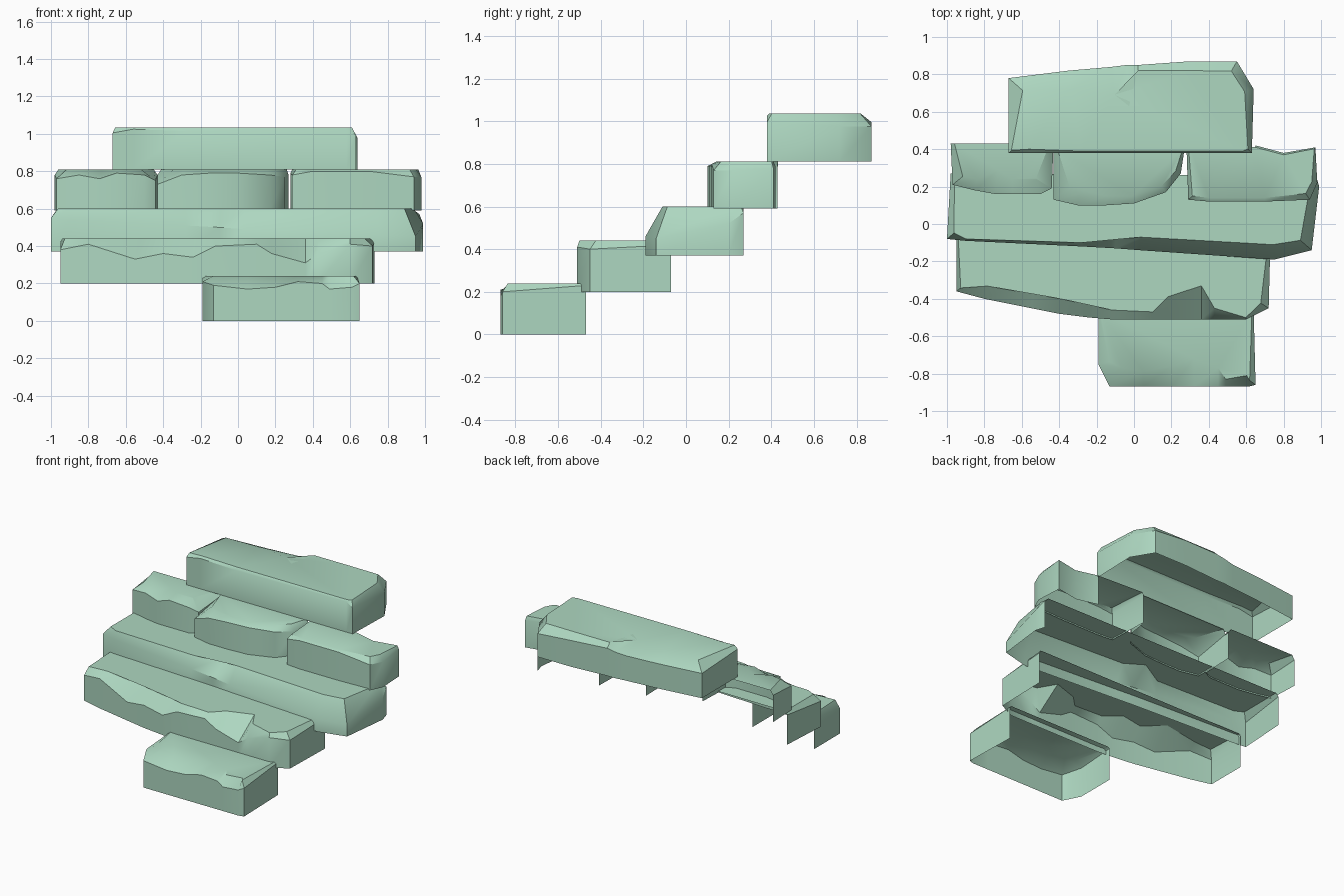
import bpy
import bmesh
import math
from mathutils import Vector

default_cube = bpy.data.objects.get("Cube")
if default_cube:
    bpy.data.objects.remove(default_cube, do_unlink=True)

# One pale green colour for every stone
stone_green = bpy.data.materials.new("pale_green_stone")
stone_green.use_nodes = True
colour = (0.42, 0.68, 0.53, 1)
stone_green.diffuse_color = colour
shader = stone_green.node_tree.nodes["Principled BSDF"]
shader.inputs["Base Color"].default_value = colour
shader.inputs["Roughness"].default_value = 0.9


def inward(points, i, closed):
    """Unit direction pointing into the stone at one outline point."""
    count = len(points)
    before = points[i - 1] if closed or i > 0 else points[i]
    after = points[(i + 1) % count] if closed or i < count - 1 else points[i]
    along = Vector((0, 0))
    for step in (points[i] - before, after - points[i]):
        if step.length > 0:
            along += step.normalized()
    return Vector((-along.y, along.x)).normalized()


def stone(name, bottom, top, outline, closed=False):
    """Hollow slab without an underside, its worn rim chipped point by point.

    Outline entries are x, y, rim inset and rim drop, in hundredths of a unit,
    running from the back left, round the front, to the back right.
    An open outline leaves the hidden back of the slab without a wall.
    """
    points = [Vector((x, y)) / 100 for x, y, inset, drop in outline]
    bm = bmesh.new()
    base, shoulder, rim = [], [], []
    for i, (x, y, inset, drop) in enumerate(outline):
        p = points[i]
        q = p + inward(points, i, closed) * inset / 100
        base.append(bm.verts.new((p.x, p.y, bottom)))
        shoulder.append(bm.verts.new((p.x, p.y, top - drop / 100)))
        rim.append(bm.verts.new((q.x, q.y, top)))

    # Walls and worn upper edge
    count = len(outline)
    for i in range(count if closed else count - 1):
        j = (i + 1) % count
        for low, high in ((base, shoulder), (shoulder, rim)):
            bm.faces.new((low[i], low[j], high[j], high[i]))

    # Tread
    tread = bm.faces.new(rim)
    bmesh.ops.triangulate(bm, faces=[tread])

    mesh = bpy.data.meshes.new(name)
    bm.to_mesh(mesh)
    bm.free()
    mesh.materials.append(stone_green)
    ob = bpy.data.objects.new(name, mesh)
    bpy.context.collection.objects.link(ob)
    bpy.ops.object.select_all(action="DESELECT")
    ob.select_set(True)
    bpy.context.view_layer.objects.active = ob
    bpy.ops.object.shade_smooth_by_angle(angle=math.radians(35))
    return ob


# Lowest step, short and chipped along the front
stone("first_step", 0, 0.24, [
    (-19, -47, 1, 1), (-19, -75, 6, 3), (-13, -87, 12, 5),
    (5, -87, 8, 7), (20, -87, 11, 6), (32, -87, 15, 3), (45, -87, 10, 4),
    (49, -87, 4, 7), (61, -87, 6, 6), (65, -86, 4, 4), (64, -47, 1, 1),
])

# Second step, slanted on the left with a notch on the right
stone("second_step", 0.2, 0.44, [
    (-95, -7, 1, 2), (-95, -36, 3, 6), (-80, -40, 7, 3),
    (-55, -45, 17, 11), (-40, -48, 8, 8), (-24, -50, 13, 10),
    (-12, -51, 5, 4), (10, -51, 4, 3), (18, -51, 12, 8),
    (36, -51, 18, 13), (43, -51, 6, 8), (60, -51, 1, 3),
    (72, -45, 5, 4), (73, -7, 1, 2),
])

# Third step, the widest, with a long sloping front edge
stone("third_step", 0.37, 0.6, [
    (-98, 27, 2, 2), (-100, -8, 5, 5), (-90, -9, 1, 6),
    (-28, -12, 2, 9), (-10, -13, 14, 10), (3, -14, 7, 11),
    (75, -19, 8, 14), (95, -14, 8, 15), (99, 20, 5, 8), (97, 27, 4, 3),
])

# Fourth step, laid from three separate stones
stone("fourth_step_right_stone", 0.59, 0.81, [
    (-98, 43, 2, 3), (-97, 21, 7, 5), (-85, 18, 6, 3),
    (-74, 16, 13, 5), (-65, 16, 8, 2), (-50, 16, 8, 3),
    (-44, 19, 10, 6), (-43, 43, 2, 3),
])
stone("fourth_step_middle_stone", 0.59, 0.81, [
    (-43, 40, 2, 3), (-43, 13, 11, 8), (-30, 10, 6, 3),
    (-15, 10, 5, 2), (0, 11, 4, 2), (17, 17, 4, 3),
    (25, 27, 3, 4), (27, 40, 1, 3),
])
stone("fourth_step_left_stone", 0.59, 0.81, [
    (28, 43, 1, 2), (29, 13, 3, 3), (40, 12, 2, 1),
    (70, 12, 2, 1), (94, 13, 4, 4), (98, 22, 3, 4),
    (97, 41, 1, 3), (80, 38, 1, 2), (65, 42, 1, 2),
])

# Top step, closed all round with a chip in its back edge
stone("top_step", 0.81, 1.035, [
    (-67, 38, 2, 3), (-56, 38, 2, 1), (-28, 38, 1, 2), (58, 38, 1, 1),
    (63, 38, 3, 4), (64, 72, 5, 6), (55, 87, 6, 6), (30, 87, 5, 4),
    (2, 85, 3, 3), (-4, 85, 22, 4), (-12, 84, 15, 5), (-35, 82, 10, 5),
    (-67, 78, 10, 5),
], closed=True)
